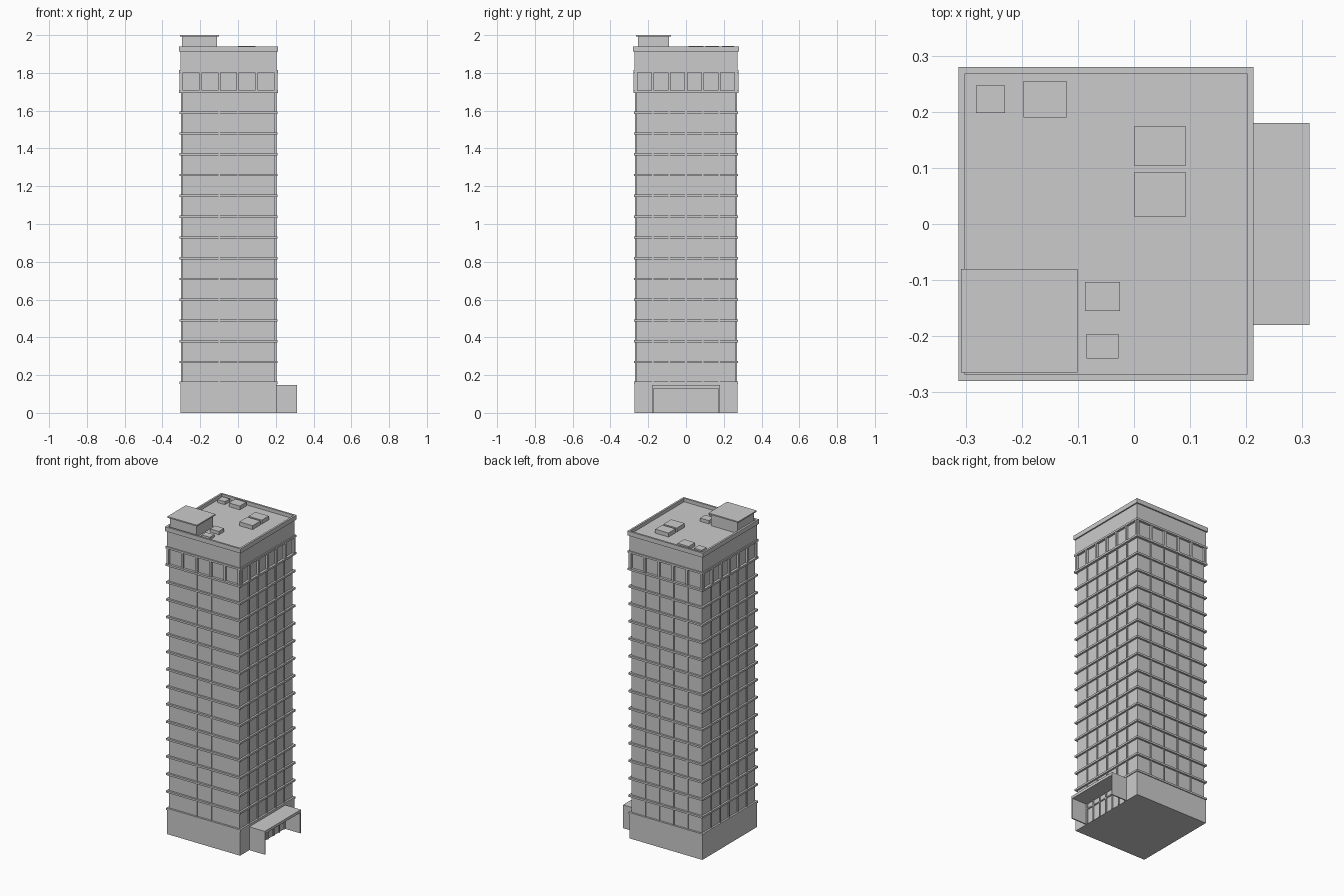
import bpy, bmesh

if "Cube" in bpy.data.objects:
    bpy.data.objects.remove(bpy.data.objects["Cube"])

CX = -0.05            # tower centre in x
HX, HY = 0.247, 0.264  # half size of the glazed core
FLOOR = 0.11          # storey height


def add_box(bm, x0, x1, y0, y1, z0, z1):
    v = bmesh.ops.create_cube(bm, size=1)["verts"]
    for p in v:
        p.co.x = x1 if p.co.x > 0 else x0
        p.co.y = y1 if p.co.y > 0 else y0
        p.co.z = z1 if p.co.z > 0 else z0
    return v


def finish(bm, name):
    me = bpy.data.meshes.new(name)
    bm.to_mesh(me)
    bm.free()
    ob = bpy.data.objects.new(name, me)
    bpy.context.collection.objects.link(ob)
    return ob


def boxes(name, items):
    bm = bmesh.new()
    for b in items:
        add_box(bm, *b)
    return finish(bm, name)


def slab(grow, z0, z1):
    """Box around the tower, grown outwards from the core."""
    return (CX - HX - grow, CX + HX + grow, -HY - grow, HY + grow, z0, z1)


def face_bars(axis, side, offsets, width, depth, z0, z1):
    """Vertical bars on one face; axis is the face's normal direction."""
    out = []
    w = width / 2
    for t in offsets:
        if axis == "y":
            a, b = sorted((side * (HY - 0.005), side * (HY + depth)))
            out.append((CX + t - w, CX + t + w, a, b, z0, z1))
        else:
            a, b = sorted((side * (HX - 0.005), side * (HX + depth)))
            out.append((CX + a, CX + b, t - w, t + w, z0, z1))
    return out


def splits(half, n, ends):
    r = range(0, n + 1) if ends else range(1, n)
    return [-half + 2 * half * i / n for i in r]


# Main masses
boxes("base", [slab(0.008, 0, 0.152)])
boxes("tower_core", [slab(0, 0.14, 1.83)])
boxes("upper_wall", [slab(0.008, 1.812, 1.915)])

# Projecting floor bands
boxes("floor_bands", [slab(0.012, 0.153 + i * FLOOR, 0.165 + i * FLOOR) for i in range(14)])

# Slim mullions: three bays in front, five behind, six on the sides
z0, z1 = 0.15, 1.70
boxes("front_mullions", face_bars("y", -1, [-0.05, 0.05], 0.007, 0.006, z0, z1))
boxes("back_mullions", face_bars("y", 1, splits(HX, 5, False), 0.008, 0.006, z0, z1))
for name, s in (("left", -1), ("right", 1)):
    boxes(name + "_mullions", face_bars("x", s, splits(HY, 6, False), 0.008, 0.006, z0, z1))

# Heavier frames around the top storey windows
frame = [slab(0.015, 1.694, 1.706), slab(0.015, 1.803, 1.815)]
for s in (-1, 1):
    frame += face_bars("y", s, splits(HX, 5, True), 0.014, 0.013, 1.70, 1.81)
    frame += face_bars("x", s, splits(HY, 6, True), 0.014, 0.013, 1.70, 1.81)
boxes("top_storey_frames", frame)

# Parapet with a sunken roof deck
bm = bmesh.new()
add_box(bm, *slab(0.016, 1.912, 1.94))
bm.normal_update()
top = max(bm.faces, key=lambda f: f.calc_center_median().z)
bmesh.ops.inset_region(bm, faces=[top], thickness=0.017)
ext = bmesh.ops.extrude_discrete_faces(bm, faces=[top])["faces"]
bmesh.ops.translate(bm, verts=ext[0].verts[:], vec=(0, 0, -0.022))
finish(bm, "parapet")

# Rooftop plant room with flat cap
boxes("plant_room", [(-0.297, -0.112, -0.254, -0.091, 1.915, 1.992)])
boxes("plant_room_roof", [(-0.308, -0.101, -0.265, -0.08, 1.992, 2.0)])

# Rooftop units
units = [(-0.282, -0.23, 0.198, 0.247, 1.937), (-0.197, -0.12, 0.19, 0.255, 1.942),
         (0, 0.093, 0.104, 0.174, 1.943), (0, 0.093, 0.013, 0.092, 1.943),
         (-0.087, -0.025, -0.155, -0.103, 1.939), (-0.085, -0.028, -0.24, -0.196, 1.934)]
boxes("rooftop_units", [(a, b, c, d, 1.915, h) for a, b, c, d, h in units])

# Entrance canopy: roof plate on two side walls
boxes("canopy", [(0.2, 0.313, -0.18, 0.18, 0.13, 0.147),
                 (0.2, 0.313, -0.18, -0.173, 0, 0.13),
                 (0.2, 0.313, 0.173, 0.18, 0, 0.13)])

# Entrance door frames
doors = [(0.2, 0.211, y - 0.004, y + 0.004, 0, 0.13) for y in splits(0.169, 6, True)]
doors.append((0.2, 0.211, -0.173, 0.173, 0.092, 0.099))
boxes("entrance_frames", doors)
